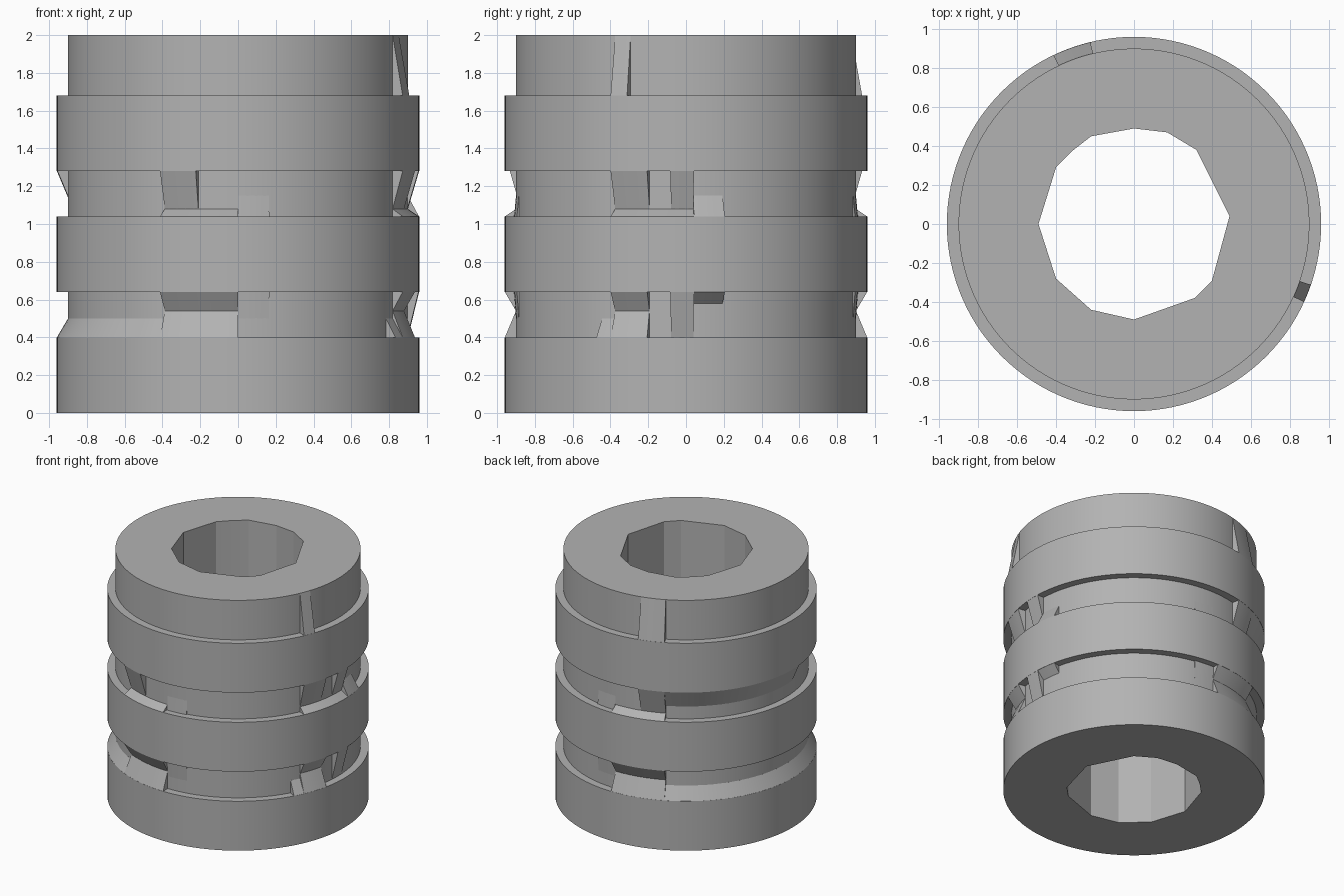
import bpy, bmesh, math

if "Cube" in bpy.data.objects:
    bpy.data.objects.remove(bpy.data.objects["Cube"])

R_IN, R_OUT, SEG = 0.90, 0.96, 120

grey = bpy.data.materials.new("mid_grey")
grey.diffuse_color = (0.45, 0.45, 0.45, 1)
grey.use_nodes = True
grey.node_tree.nodes["Principled BSDF"].inputs["Base Color"].default_value = grey.diffuse_color


def finish(name, bm):
    bmesh.ops.recalc_face_normals(bm, faces=bm.faces[:])
    me = bpy.data.meshes.new(name)
    bm.to_mesh(me)
    bm.free()
    me.materials.append(grey)
    ob = bpy.data.objects.new(name, me)
    bpy.context.collection.objects.link(ob)
    bpy.context.view_layer.objects.active = ob
    ob.select_set(True)
    bpy.ops.object.shade_smooth_by_angle(angle=math.radians(12))
    ob.select_set(False)


def wall(bm, rings):
    for a, b in zip(rings, rings[1:]):
        for i in range(len(a)):
            j = (i + 1) % len(a)
            bm.faces.new((a[i], a[j], b[j], b[i]))


def loop_edges(bm, ring):
    return [bm.edges.get((ring[i], ring[i - 1])) for i in range(len(ring))]


# Banded outer sleeve with an irregular faceted bore
bm = bmesh.new()
profile = [(R_OUT, 0), (R_OUT, .4), (R_IN, .4), (R_IN, .64), (R_OUT, .64), (R_OUT, 1.04),
           (R_IN, 1.04), (R_IN, 1.28), (R_OUT, 1.28), (R_OUT, 1.68), (R_IN, 1.68), (R_IN, 2)]
outer = [[bm.verts.new((r * math.cos(2 * math.pi * i / SEG), r * math.sin(2 * math.pi * i / SEG), z))
          for i in range(SEG)] for r, z in profile]
bore = [(.49, .04), (.37, .28), (.32, .38), (.17, .47), (0, .49), (-.22, .45), (-.31, .38),
        (-.40, .29), (-.49, 0), (-.40, -.28), (-.22, -.44), (0, -.49), (.31, -.38), (.40, -.29)]
inner = [[bm.verts.new((x, y, z)) for x, y in bore] for z in (0, 2)]
wall(bm, outer)
wall(bm, inner)
for o, n in ((outer[0], inner[0]), (outer[-1], inner[1])):
    bmesh.ops.triangle_fill(bm, edges=loop_edges(bm, o) + loop_edges(bm, n), use_beauty=True)
finish("banded_sleeve", bm)


# Sloped wedge in a groove: full radius at z_wide, groove radius at z_thin
def wedge(name, a0, a1, z_wide, z_thin, r=R_OUT - .001):
    bm = bmesh.new()
    n = max(1, round((a1 - a0) / 3))
    rows = []
    for i in range(n + 1):
        a = math.radians(a0 + (a1 - a0) * i / n)
        rows.append([bm.verts.new((q * math.cos(a), q * math.sin(a), z))
                     for q, z in ((R_IN - .01, z_wide), (r, z_wide), (R_IN, z_thin), (R_IN - .01, z_thin))])
    wall(bm, rows)
    bm.faces.new(rows[0])
    bm.faces.new(rows[-1])
    finish(name, bm)


# Front and back wedges, mirrored across the y axis
for side in ("front", "back"):
    def put(name, a0, a1, *z):
        if side == "back":
            a0, a1 = 360 - a1, 360 - a0
        wedge(side + "_" + name, a0, a1, *z)
    put("lower_ramp", 244.5, 270, .4, .54)
    put("lower_overhang", 244.5, 270, .64, .54)
    put("lower_lip", 270, 280.5, .64, .5, .91)
    put("upper_ramp", 244.5, 270, 1.04, 1.08)
    put("upper_overhang", 244.5, 256.5, 1.28, 1.08)
    put("upper_lip", 270, 280.5, 1.04, 1.15, .91)
wedge("back_top_ramp", 103.5, 115.5, 1.68, 2)

# Left side long chamfers
wedge("left_lower_chamfer", 115.5, 244.5, .4, .5)
wedge("left_upper_overhang", 115.5, 185, 1.28, 1.14)

# Right side wedges
wedge("right_lower_edge_ramp", -29.6, -24.6, .4, .5)
wedge("right_lower_ramp", -24.6, -12.4, .4, .54)
wedge("right_lower_overhang", -24.6, -12.4, .64, .54)
wedge("right_lower_rib", -5, 2.5, .64, .4)
wedge("right_lower_lip", 2.5, 12.4, .64, .58)
wedge("right_upper_ramp", -24.6, 2.5, 1.04, 1.08)
wedge("right_upper_overhang", -24.6, -12.4, 1.28, 1.08)
wedge("right_upper_rib", -5, 2.5, 1.28, 1.08)
wedge("right_upper_lip", 2.5, 12.4, 1.04, 1.15)
wedge("right_top_ramp", -24.6, -19, 1.68, 2)
